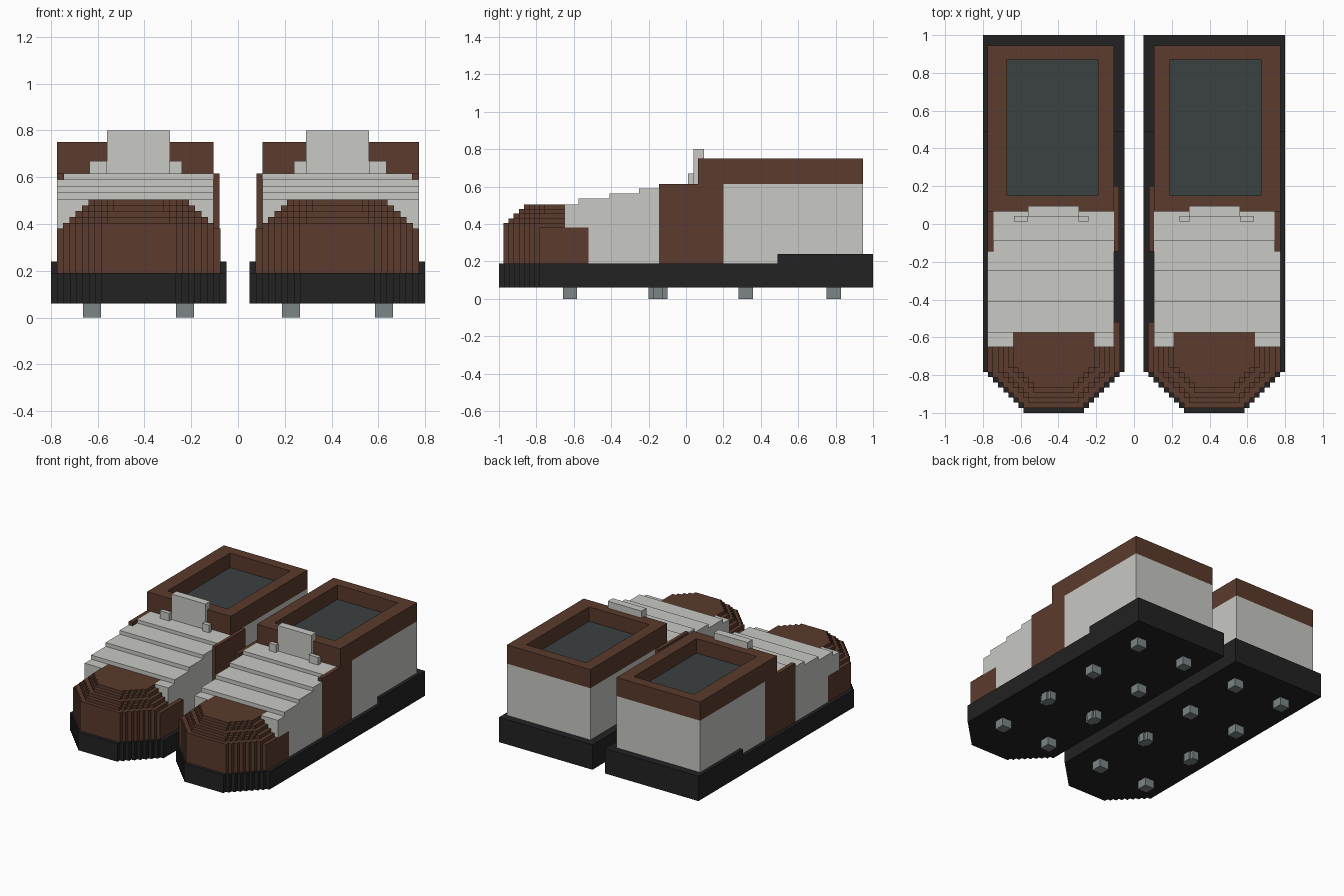
import bpy
import bmesh

if "Cube" in bpy.data.objects:
    bpy.data.objects.remove(bpy.data.objects["Cube"], do_unlink=True)

CENTRE = 0.425   # middle of one shoe in x
STEP = 0.027     # size of one stair step


def material(name, r, g, b):
    m = bpy.data.materials.new(name)
    m.use_nodes = True
    m.diffuse_color = (r, g, b, 1)
    m.node_tree.nodes["Principled BSDF"].inputs["Base Color"].default_value = (r, g, b, 1)
    return m


WHITE = material("off white", 0.58, 0.58, 0.55)
BROWN = material("brown leather", 0.105, 0.043, 0.026)
BLACK = material("black rubber", 0.016, 0.016, 0.016)
LINING = material("dark grey lining", 0.043, 0.052, 0.052)
STEEL = material("steel grey", 0.2, 0.235, 0.245)


def prism(bm, outline, z0, z1):
    """Extrude a flat outline from z0 up to z1."""
    face = bm.faces.new([bm.verts.new((x, y, z0)) for x, y in outline])
    top = bmesh.ops.extrude_face_region(bm, geom=[face])["geom"]
    for v in top:
        if isinstance(v, bmesh.types.BMVert):
            v.co.z = z1


def box(bm, x0, x1, y0, y1, z0, z1):
    prism(bm, [(x0, y0), (x1, y0), (x1, y1), (x0, y1)], z0, z1)


def toe_outline(half, front, back, steps):
    """Outline with stair-stepped front corners."""
    side = [(half, back)]
    for k in range(steps):
        y = front + (steps - k) * STEP
        side += [(half - k * STEP, y), (half - (k + 1) * STEP, y)]
    side.append((half - steps * STEP, front))
    left = [(-x, y) for x, y in reversed(side)]
    return [(CENTRE + x, y) for x, y in side + left]


def part(name, mat, boxes=(), prisms=()):
    """One part of a shoe, mirrored to the other shoe."""
    bm = bmesh.new()
    for b in boxes:
        box(bm, *b)
    for outline, z0, z1 in prisms:
        prism(bm, outline, z0, z1)
    bmesh.ops.recalc_face_normals(bm, faces=bm.faces)
    mesh = bpy.data.meshes.new(name)
    bm.to_mesh(mesh)
    bm.free()
    mesh.materials.append(mat)
    ob = bpy.data.objects.new(name, mesh)
    bpy.context.collection.objects.link(ob)
    mod = ob.modifiers.new("other shoe", "MIRROR")
    mod.use_mirror_merge = False


# Sole with raised heel
part("sole", BLACK, prisms=[(toe_outline(0.375, -1, 0.49, 8), 0.06, 0.19)])
part("heel", BLACK, [(0.05, 0.8, 0.49, 1.0, 0.06, 0.24)])

# Studs under the sole, the second row cross shaped
studs = []
for x in (0.227, 0.625):
    for row in range(4):
        y = -0.62 + 0.47 * row
        sizes = [(0.038, 0.025), (0.025, 0.05)] if row == 1 else [(0.038, 0.038)]
        studs += [(x - a, x + a, y - b, y + b, 0, 0.06) for a, b in sizes]
part("studs", STEEL, studs)

# Toe cap: base and shrinking layers
layers = [(toe_outline(0.35, -0.975, -0.52, 7), 0.19, 0.38)]
for k in range(5):
    z = 0.38 + 0.025 * k
    back = -0.575 if k == 4 else -0.65
    outline = toe_outline(0.35 - STEP * (k + 1), -0.975 + STEP * k, back, 7 - (k + 2) // 2)
    layers.append((outline, z, z + 0.025))
part("toe_cap", BROWN, prisms=layers)
part("toe_cap_back", BROWN, [(0.215, 0.64, -0.65, -0.575, 0.38, 0.48)])

# White upper rising in steps
part("upper_front", WHITE, [
    (0.105, 0.215, -0.65, -0.575, 0.38, 0.505),
    (0.64, 0.775, -0.65, -0.575, 0.38, 0.505),
    (0.105, 0.775, -0.575, -0.52, 0.38, 0.535),
    (0.105, 0.775, -0.52, -0.41, 0.19, 0.535),
    (0.105, 0.775, -0.41, -0.25, 0.19, 0.563),
    (0.105, 0.775, -0.25, -0.145, 0.19, 0.59),
    (0.105, 0.745, -0.145, -0.09, 0.19, 0.59),
    (0.105, 0.745, -0.09, 0.065, 0.19, 0.615),
])
part("upper_back", WHITE, [(0.105, 0.775, 0.2, 0.945, 0.19, 0.615)])

# Brown side strap
part("strap", BROWN, [
    (0.08, 0.105, -0.145, 0.065, 0.19, 0.615),
    (0.745, 0.775, -0.145, 0.065, 0.19, 0.615),
    (0.08, 0.775, 0.065, 0.2, 0.19, 0.615),
])

# Collar around the opening, with lining inside
part("collar", BROWN, [
    (0.105, 0.775, 0.065, 0.15, 0.615, 0.75),
    (0.105, 0.775, 0.87, 0.945, 0.615, 0.75),
    (0.105, 0.19, 0.15, 0.87, 0.615, 0.75),
    (0.672, 0.775, 0.15, 0.87, 0.615, 0.75),
])
part("lining", LINING, [(0.19, 0.672, 0.15, 0.87, 0.615, 0.645)])

# Tongue and small lace blocks
part("tongue", WHITE, [(0.29, 0.56, 0.04, 0.095, 0.615, 0.8)])
part("lace_blocks", WHITE, [
    (0.24, 0.295, 0.012, 0.042, 0.615, 0.67),
    (0.56, 0.635, 0.012, 0.042, 0.615, 0.67),
])
